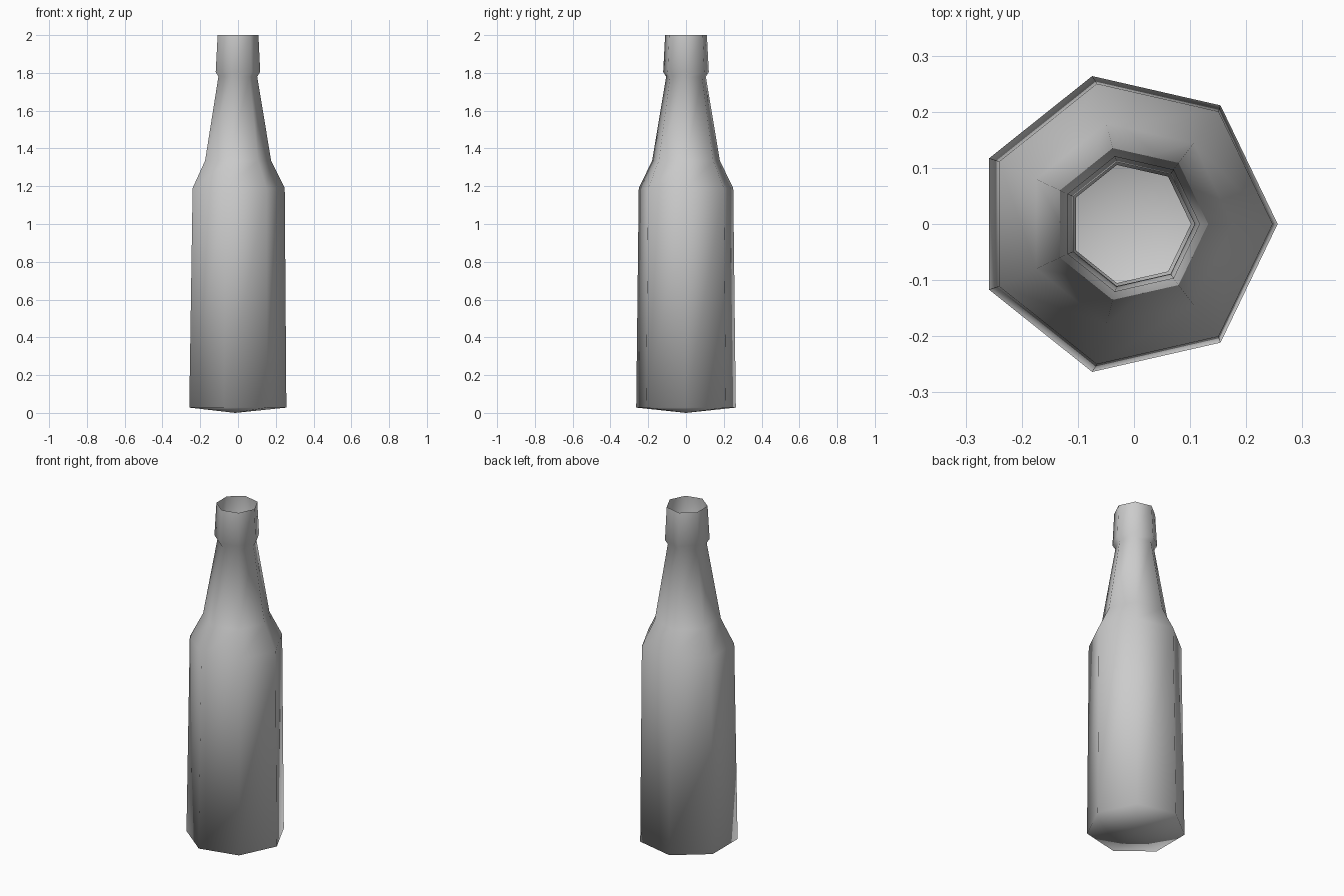
import bpy, bmesh, math

if "Cube" in bpy.data.objects:
    bpy.data.objects.remove(bpy.data.objects["Cube"])

SIDES = 7
# Bottle profile from base rim to open mouth: (height, radius)
PROFILE = [(0.028, 0.2704), (1.19, 0.2565), (1.335, 0.184),
           (1.78, 0.108), (1.805, 0.124), (2.0, 0.1135)]


def axis_x(z):
    # The bottle leans very slightly along x
    return -0.0145 + 0.0045 * z


def add_ring(bm, z, radius):
    return [bm.verts.new((axis_x(z) + radius * math.cos(math.tau * i / SIDES),
                          radius * math.sin(math.tau * i / SIDES), z))
            for i in range(SIDES)]


bm = bmesh.new()
rings = [add_ring(bm, z, r) for z, r in PROFILE]

# Body, shoulder, neck and collar walls
for low, high in zip(rings, rings[1:]):
    for i in range(SIDES):
        j = (i + 1) % SIDES
        bm.faces.new((low[i], low[j], high[j], high[i]))

# Shallow pointed base
tip = bm.verts.new((axis_x(0), 0, 0))
for i in range(SIDES):
    bm.faces.new((rings[0][(i + 1) % SIDES], rings[0][i], tip))

for face in bm.faces:
    face.smooth = True

mesh = bpy.data.meshes.new("bottle")
bm.to_mesh(mesh)
bm.free()
bottle = bpy.data.objects.new("bottle", mesh)
bpy.context.collection.objects.link(bottle)
